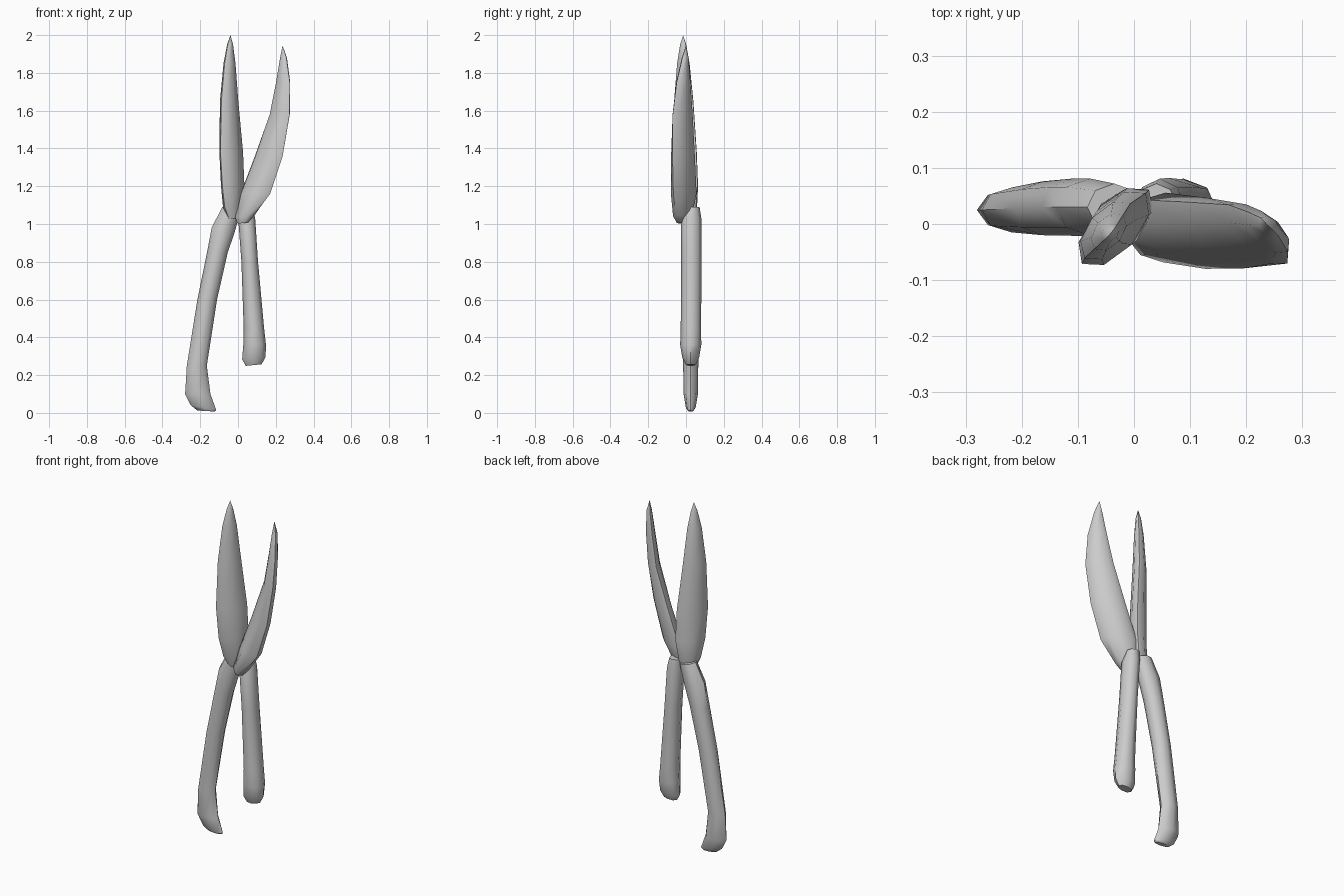
import bpy, bmesh, math

SIDES = 8


def loft(name, rings):
    """Skin elliptical rings: (x, y, z, half_major, half_minor, turn_deg, slope)."""
    bm = bmesh.new()
    loops = []
    for x, y, z, a, b, turn, slope in rings:
        t = math.radians(turn)
        loop = []
        for i in range(SIDES):
            w = 2 * math.pi * i / SIDES
            u, v = a * math.cos(w), b * math.sin(w)
            dx = u * math.cos(t) - v * math.sin(t)
            dy = u * math.sin(t) + v * math.cos(t)
            loop.append(bm.verts.new((x + dx, y + dy, z + slope * dx)))
        loops.append(loop)
    for lo, hi in zip(loops, loops[1:]):
        for i in range(SIDES):
            j = (i + 1) % SIDES
            bm.faces.new((lo[i], lo[j], hi[j], hi[i]))
    bm.faces.new(loops[0][::-1])
    bm.faces.new(loops[-1])
    # rings of zero size become pointed tips
    bmesh.ops.remove_doubles(bm, verts=bm.verts, dist=0.0005)
    bmesh.ops.recalc_face_normals(bm, faces=bm.faces)
    mesh = bpy.data.meshes.new(name)
    bm.to_mesh(mesh)
    bm.free()
    obj = bpy.data.objects.new(name, mesh)
    bpy.context.collection.objects.link(obj)
    bpy.ops.object.select_all(action='DESELECT')
    obj.select_set(True)
    bpy.context.view_layer.objects.active = obj
    bpy.ops.object.shade_smooth_by_angle(angle=math.radians(50))
    return obj


# upright blade, flat side turned towards the front right
loft("straight_blade", [
    (-0.025, 0.010, 1.03, 0.035, 0.025, 48, 0),
    (-0.030, 0.008, 1.09, 0.060, 0.040, 48, 0),
    (-0.028, 0.000, 1.20, 0.082, 0.044, 48, 0),
    (-0.036, -0.008, 1.38, 0.085, 0.043, 48, 0),
    (-0.047, -0.012, 1.65, 0.064, 0.036, 50, 0),
    (-0.045, -0.014, 1.85, 0.040, 0.025, 50, 0),
    (-0.042, -0.015, 1.95, 0.018, 0.014, 50, 0),
    (-0.040, -0.015, 2.00, 0, 0, 0, 0)])

# curved blade leaning right, turned the other way
loft("curved_blade", [
    (0.025, -0.022, 1.005, 0.032, 0.024, -35, 0.1),
    (0.036, -0.020, 1.04, 0.058, 0.043, -35, 0.1),
    (0.092, -0.012, 1.16, 0.096, 0.050, -35, 0),
    (0.163, -0.016, 1.36, 0.092, 0.042, -37, 0),
    (0.221, -0.018, 1.58, 0.074, 0.032, -45, 0),
    (0.239, -0.014, 1.75, 0.050, 0.025, -45, 0),
    (0.241, -0.004, 1.88, 0.021, 0.015, -45, 0),
    (0.236, 0.000, 1.945, 0, 0, 0, 0)])

# long bent handle with a hooked foot
loft("long_handle", [
    (-0.170, 0.025, 0.010, 0.045, 0.014, 0, -0.06),
    (-0.183, 0.025, 0.028, 0.068, 0.026, 0, -0.20),
    (-0.213, 0.025, 0.10, 0.067, 0.038, 0, 0),
    (-0.218, 0.025, 0.25, 0.053, 0.040, 0, 0),
    (-0.163, 0.028, 0.60, 0.052, 0.048, 0, 0),
    (-0.109, 0.030, 0.85, 0.055, 0.051, 0, 0),
    (-0.078, 0.030, 0.97, 0.061, 0.051, 0, -0.2),
    (-0.035, 0.030, 1.08, 0.048, 0.042, 0, -0.2)])

# short straight handle with a slightly swollen end
loft("short_handle", [
    (0.083, 0.025, 0.253, 0.042, 0.025, 0, 0.1),
    (0.084, 0.025, 0.29, 0.062, 0.044, 0, 0.1),
    (0.088, 0.025, 0.36, 0.060, 0.056, 0, 0),
    (0.084, 0.026, 0.45, 0.054, 0.054, 0, 0),
    (0.062, 0.028, 0.80, 0.044, 0.054, 0, 0),
    (0.046, 0.028, 1.03, 0.045, 0.053, 0, 0),
    (0.040, 0.036, 1.09, 0.035, 0.036, 0, 0)])
